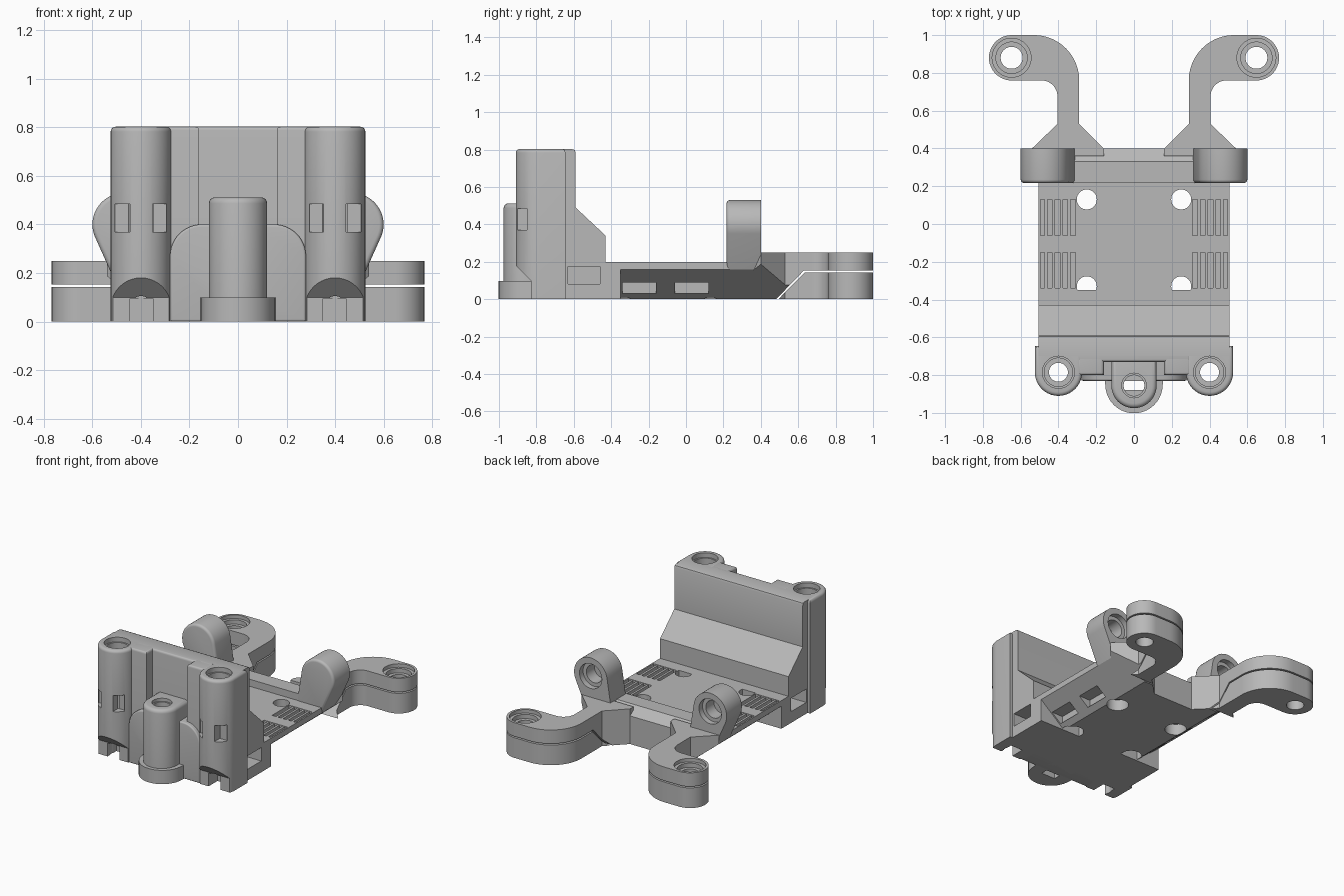
import bpy, bmesh
from math import sin, cos, radians
from mathutils import Vector
from mathutils.geometry import convex_hull_2d

if "Cube" in bpy.data.objects:
    bpy.data.objects.remove(bpy.data.objects["Cube"])

grey = bpy.data.materials.new("plain grey")
grey.use_nodes = True
colour = (0.48, 0.48, 0.48, 1)
grey.diffuse_color = colour
for node in grey.node_tree.nodes:
    if node.type == 'BSDF_PRINCIPLED':
        node.inputs["Base Color"].default_value = colour
parts = []


def arc(cx, cy, r, start=0, end=360, n=40):
    last = n if abs(end - start) == 360 else n + 1
    angles = [radians(start + (end - start) * i / n) for i in range(last)]
    return [(cx + r * cos(a), cy + r * sin(a)) for a in angles]


def rect(x0, x1, y0, y1):
    return [(x0, y0), (x1, y0), (x1, y1), (x0, y1)]


def hull(points):
    return [points[i] for i in convex_hull_2d([Vector(p) for p in points])]


def flip(points, s):
    return [(s * p, q) for p, q in points]


def prism(name, points, axis, a, b, round_cap=0.0, cutter=False):
    """Extrude a profile along an axis from a to b; optionally round the cap at b."""
    place = {'x': lambda p, t: (t, p[0], p[1]),
             'y': lambda p, t: (p[0], t, p[1]),
             'z': lambda p, t: (p[0], p[1], t)}[axis]
    bm = bmesh.new()
    near = [bm.verts.new(place(p, a)) for p in points]
    far = [bm.verts.new(place(p, b)) for p in points]
    n = len(points)
    bm.faces.new(near)
    cap = bm.faces.new(far)
    for i in range(n):
        j = (i + 1) % n
        bm.faces.new((near[i], near[j], far[j], far[i]))
    bmesh.ops.recalc_face_normals(bm, faces=bm.faces[:])
    if round_cap:
        bmesh.ops.bevel(bm, geom=list(cap.edges), offset=round_cap, segments=4,
                        profile=0.5, affect='EDGES', clamp_overlap=True)
    mesh = bpy.data.meshes.new(name)
    bm.to_mesh(mesh)
    bm.free()
    mesh.materials.append(grey)
    obj = bpy.data.objects.new(name, mesh)
    bpy.context.scene.collection.objects.link(obj)
    if cutter:
        obj.hide_render = True
    else:
        parts.append(obj)
    return obj


def cut(targets, points, axis, a, b, operation='DIFFERENCE'):
    tool = prism("cutter", points, axis, a, b, cutter=True)
    for obj in targets:
        mod = obj.modifiers.new("cut", 'BOOLEAN')
        mod.operation, mod.solver, mod.object = operation, 'EXACT', tool
        bpy.context.view_layer.update()
        graph = bpy.context.evaluated_depsgraph_get()
        mesh = bpy.data.meshes.new_from_object(obj.evaluated_get(graph))
        obj.modifiers.clear()
        obj.data = mesh
    bpy.data.objects.remove(tool)


# Deck with tapered flanks
deck = prism("deck", [(-0.31, 0), (0.31, 0), (0.505, 0.16), (0.505, 0.2),
                      (-0.505, 0.2), (-0.505, 0.16)], 'y', -0.36, 0.4)
for s in (1, -1):
    for y in (0.13, -0.33):
        cut([deck], arc(s * 0.25, y, 0.053), 'z', -0.1, 0.3)
        cut([deck], arc(s * 0.25, y, 0.072), 'z', -0.1, 0.08)
    # Strap slots: ribbed recess on top, pocket in the flank
    for y0, y1 in ((-0.06, 0.13), (-0.34, -0.15)):
        cut([deck], flip(rect(0.31, 0.495, y0, y1), s), 'z', 0.168, 0.3)
        cut([deck], flip(rect(0.33, 0.6, 0.03, 0.09), s), 'y', y0, y1 - 0.01)
        for x in (0.345, 0.385, 0.425, 0.465):
            prism("slot_rib", flip(rect(x - 0.008, x + 0.008, 0.16, 0.197), s), 'y', y0, y1)

# Rear crossbar between the ears
prism("crossbar", [(0.22, 0.19), (0.22, 0.25), (0.33, 0.25), (0.4, 0.2), (0.4, 0.19)],
      'x', -0.36, 0.36)

# Tower back with its sloped shoulder
tower = prism("tower_back", [(-0.7, 0), (-0.35, 0), (-0.35, 0.2), (-0.43, 0.2),
                             (-0.43, 0.34), (-0.59, 0.49), (-0.59, 0.785),
                             (-0.595, 0.798), (-0.61, 0.803), (-0.7, 0.803)],
              'x', -0.505, 0.505)

# Tower front: recessed middle, side panels, arched lower panel
prism("tower_middle", rect(-0.3, 0.3, -0.73, -0.65), 'z', 0, 0.803, 0.015)
arch = [(-0.28, 0), (0.28, 0)] + arc(0.15, 0.27, 0.13, 0, 90, 12) \
    + arc(-0.15, 0.27, 0.13, 90, 180, 12)
lower = prism("arched_panel", arch, 'y', -0.68, -0.83, 0.01)

for s in (1, -1):
    panel = prism("side_panel", flip(rect(0.16, 0.3, -0.8, -0.66), s), 'z', 0, 0.803, 0.015)

    # Screw columns
    outline = hull(arc(0.4, -0.785, 0.125) + [(0.525, -0.645), (0.275, -0.645)])
    column = prism("screw_column", flip(outline, s), 'z', 0, 0.803, 0.02)
    cut([column], [(-1.1, -0.1), (-0.83, -0.1), (-0.83, 0.1), (-1.1, 0.37)], 'x', -1, 1)
    group = [column, panel]
    cut(group, arc(s * 0.4, -0.785, 0.075), 'z', 0.14, 1)
    cut(group, arc(s * 0.4, -0.785, 0.085), 'z', 0.77, 1)
    cut(group, arc(s * 0.4, -0.785, 0.05), 'z', -0.1, 0.2)
    cut([column], flip(rect(0.35, 0.445, -0.1, 0.095), s), 'y', -1, -0.73)
    for x0, x1 in ((0.295, 0.353), (0.445, 0.507)):
        cut([column], flip(rect(x0, x1, 0.37, 0.485), s), 'y', -1, -0.84)

    # Side window in the tower foot
    cut([tower], flip(rect(0.36, 0.6, 0.08, 0.175), s), 'y', -0.63, -0.46)

    # Ears with a counterbored hole at the back
    shape = hull(arc(0.47, 0.4, 0.13, n=48) + [(0.505, 0.16), (0.31, 0.22), (0.32, 0.16)])
    ear = prism("rear_ear", flip(shape, s), 'y', 0.4, 0.217, 0.018)
    cut([ear], arc(s * 0.47, 0.4, 0.062), 'y', 0.27, 0.6)
    cut([ear], arc(s * 0.47, 0.4, 0.088), 'y', 0.36, 0.6)

    # Split clamp arms
    bend = [(0.16, 0.4), (0.16, 0.36), (0.5, 0.36), (0.54, 0.4), (0.405, 0.53)] \
        + arc(0.49, 0.675, 0.085, 180, 90, 12) \
        + arc(0.648, 0.88, 0.12, -90, 90, 24) \
        + arc(0.53, 0.76, 0.24, 90, 180, 18) + [(0.29, 0.53)]
    upper = prism("arm_upper", flip(bend, s), 'z', 0, 0.25)
    cut([upper], [(0.385, -0.1), (0.63, 0.153), (1.2, 0.153), (1.2, -0.1)], 'x', -1, 1)
    cut([upper], flip([(0.25, -0.05), (0.8, -0.05), (0.8, 0.4)], s), 'y', 0.3, 0.62)
    foot = prism("arm_lower", flip(bend, s), 'z', 0, 0.25)
    cut([foot], [(0.395, -0.1), (0.635, 0.143), (1.2, 0.143), (1.2, -0.1)], 'x', -1, 1,
        'INTERSECT')
    cut([upper, foot], arc(s * 0.648, 0.88, 0.058), 'z', -0.1, 0.4)
    cut([upper], arc(s * 0.648, 0.88, 0.083), 'z', 0.195, 0.4)
    cut([upper], arc(s * 0.648, 0.88, 0.103), 'z', 0.225, 0.4)

# Front post on its flange
post = prism("front_post", hull(arc(0, -0.855, 0.12) + [(0.12, -0.7), (-0.12, -0.7)]),
             'z', 0.02, 0.512, 0.025)
flange = prism("post_flange", hull(arc(0, -0.85, 0.152) + [(0.16, -0.76), (-0.16, -0.76)]),
               'z', 0, 0.098)
cut([post, flange, lower], arc(0, -0.855, 0.055), 'z', 0.06, 0.8)
cut([post], arc(0, -0.855, 0.065), 'z', 0.49, 0.8)
cut([post, flange, lower], rect(-0.055, 0.055, -0.88, -0.83), 'z', -0.1, 0.1)

# Smooth curved faces, keep edges crisp
for obj in parts:
    obj.data.shade_smooth()
    obj.data.set_sharp_from_angle(angle=radians(30))
